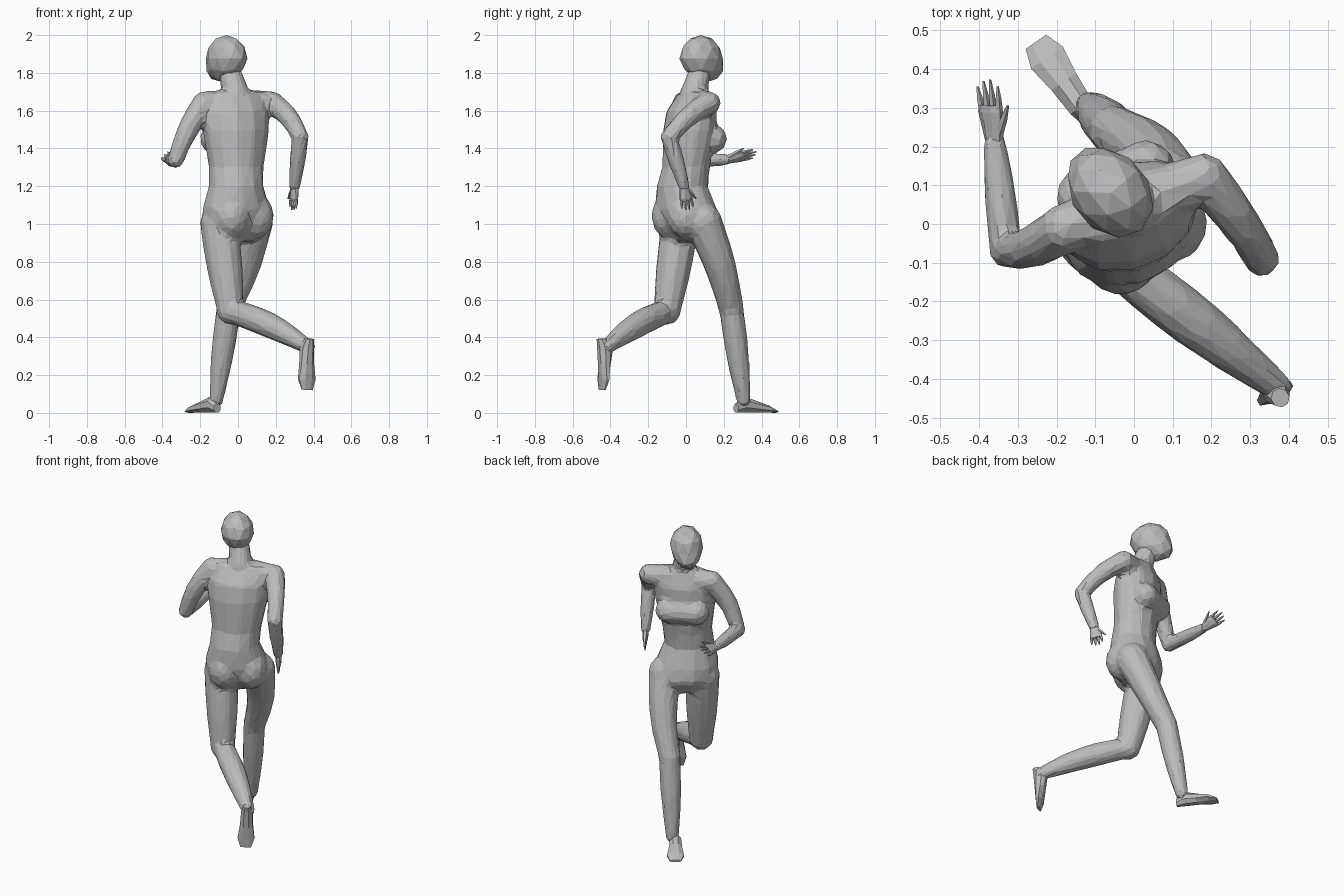
import bpy, bmesh, math
from mathutils import Vector, Matrix

if "Cube" in bpy.data.objects:
    bpy.data.objects.remove(bpy.data.objects["Cube"])

grey = bpy.data.materials.new("plain_grey")
grey.use_nodes = True
grey.diffuse_color = (0.5, 0.5, 0.5, 1)
grey.node_tree.nodes["Principled BSDF"].inputs["Base Color"].default_value = grey.diffuse_color

UP = Vector((0, 0, 1))
VOXEL, PASSES = 0.012, 12


def heading(degrees):
    """Sideways and forward directions of a body part turned about the vertical."""
    turn = Matrix.Rotation(math.radians(degrees), 3, 'Z')
    return turn.col[0].copy(), turn.col[1].copy()


def frame(along, rough_side):
    """Unit vectors along, sideways and across a part."""
    along = Vector(along).normalized()
    side = Vector(rough_side)
    side = (side - along * side.dot(along)).normalized()
    return along, side, along.cross(side)


def loft(bm, rings, count=10):
    """Closed skin over rings, each a centre and two half-axis vectors."""
    loops = []
    for centre, u, v in rings:
        angles = [math.tau * (k + 0.5) / count for k in range(count)]
        loops.append([bm.verts.new(centre + u * math.cos(a) + v * math.sin(a)) for a in angles])
    for low, high in zip(loops, loops[1:]):
        for k in range(count):
            j = (k + 1) % count
            bm.faces.new((low[k], low[j], high[j], high[k]))
    bm.faces.new(loops[0][::-1])
    bm.faces.new(loops[-1])


def ball(bm, centre, size, detail=3):
    place = Matrix.Translation(centre) @ Matrix.Diagonal((*size, 1))
    return bmesh.ops.create_icosphere(bm, subdivisions=detail, radius=1, matrix=place)["verts"]


def padded(radius):
    """Radius that smoothing will shrink back to the wanted one."""
    return math.sqrt(radius ** 2 + PASSES * VOXEL ** 2 / 4)


def limb(bm, start, end, first, last, swell=0, bow=(0, 0, 0), steps=6):
    """Tapering round-ended limb, with a muscle swell and a bowed centre line."""
    start, end, bow = Vector(start), Vector(end), Vector(bow)
    along, side, across = frame(end - start, (1, 0.5, 0.3))
    rings = []
    for i in range(steps + 1):
        t = i / steps
        arch = math.sin(math.pi * t)
        radius = padded(first + (last - first) * t + swell * arch)
        rings.append((start.lerp(end, t) + bow * arch, side * radius, across * radius))
    loft(bm, rings)
    ball(bm, start, [padded(first)] * 3)
    ball(bm, end, [padded(last)] * 3)


def finish(bm, name):
    bmesh.ops.recalc_face_normals(bm, faces=bm.faces)
    mesh = bpy.data.meshes.new(name)
    bm.to_mesh(mesh)
    bm.free()
    mesh.materials.append(grey)
    obj = bpy.data.objects.new(name, mesh)
    bpy.context.collection.objects.link(obj)
    return obj


# Torso: height, forward shift, half width, half depth; hips twist against the chest
bm = bmesh.new()
rings = []
for z, y, width, depth in [(0.91, 0.03, 0.12, 0.09), (1, 0.02, 0.19, 0.15), (1.08, 0, 0.19, 0.155),
                           (1.2, -0.02, 0.15, 0.135), (1.3, 0, 0.15, 0.125), (1.5, 0.02, 0.185, 0.135),
                           (1.6, 0.03, 0.185, 0.125), (1.7, 0.05, 0.15, 0.07)]:
    twist = min(max((1.3 - z) / 0.3, 0), 1)
    side, front = heading(24 + 10 * twist)
    rings.append((Vector((-0.01, y, z)), side * width, front * depth))
loft(bm, rings, 12)

# Bust and buttocks
chest_side, chest_front = heading(24)
bust = UP * 1.45 + chest_front * 0.115
limb(bm, bust - chest_side * 0.085, bust + chest_side * 0.085, 0.075, 0.075)
hip_side, hip_front = heading(34)
for s in (-1, 1):
    ball(bm, UP * 1.04 - hip_front * 0.05 + hip_side * s * 0.075, (0.1, 0.1, 0.12))

# Neck
limb(bm, (-0.01, 0.04, 1.69), (-0.05, 0.08, 1.83), 0.07, 0.055)

# Forward leg
knee, ankle = (-0.05, 0.24, 0.55), (-0.115, 0.305, 0.07)
limb(bm, (0.085, 0.09, 1.01), knee, 0.1, 0.064, bow=(0.02, 0.015, 0))
limb(bm, knee, ankle, 0.062, 0.034, swell=0.01)

# Trailing leg
knee, ankle = (-0.04, -0.1, 0.54), (0.37, -0.42, 0.35)
limb(bm, (-0.1, -0.03, 1), knee, 0.1, 0.07, swell=0.008)
limb(bm, knee, ankle, 0.06, 0.034, swell=0.019, bow=(0, 0, 0.02))

# Arms, joined by the shoulder yoke
right_shoulder, right_elbow, right_wrist = (0.18, 0.12, 1.64), (0.33, -0.09, 1.46), (0.3, -0.01, 1.2)
limb(bm, right_shoulder, right_elbow, 0.06, 0.042, bow=(0.01, 0, 0.02))
limb(bm, right_elbow, right_wrist, 0.04, 0.024, swell=0.006)
left_shoulder, left_elbow, left_wrist = (-0.18, -0.01, 1.64), (-0.33, -0.07, 1.34), (-0.36, 0.21, 1.34)
limb(bm, left_shoulder, left_elbow, 0.06, 0.04, swell=0.003, bow=(-0.01, -0.02, 0.01))
limb(bm, left_elbow, left_wrist, 0.038, 0.024, swell=0.006)
limb(bm, left_shoulder, right_shoulder, 0.06, 0.06, swell=0.01)

# Fuse the body into one faceted skin
body = finish(bm, "body")
fuse = body.modifiers.new("fuse", 'REMESH')
fuse.mode, fuse.voxel_size = 'VOXEL', VOXEL
blend = body.modifiers.new("blend", 'SMOOTH')
blend.factor, blend.iterations = 0.5, PASSES
facet = body.modifiers.new("facet", 'DECIMATE')
facet.ratio = 0.045

# Head: a faceted ball whose lower half fills out into a forward jaw
bm = bmesh.new()
head_side, head_front = heading(40)
for vert in ball(bm, Vector(), (0.1, 0.125, 0.125), detail=2):
    x, y, z = vert.co
    jaw = max(-z / 0.125, 0)
    x *= 1 - 0.1 * jaw
    y = y * (1 + 0.5 * jaw * jaw * (y > 0)) + 0.03 * jaw
    vert.co = Vector((-0.06, 0.08, 1.875)) + head_side * x + head_front * y + UP * z
finish(bm, "head")


# Feet: flat sole, tall ankle, wide ball and thin toes
def foot(name, heel, along, top, length):
    bm = bmesh.new()
    along, top, side = frame(along, top)
    rings = []
    for t, width, height in [(0, 0.024, 0.05), (0.18, 0.036, 0.09), (0.5, 0.042, 0.065),
                             (0.8, 0.054, 0.04), (1, 0.035, 0.015)]:
        centre = Vector(heel) + along * t * length + top * height / 2
        rings.append((centre, side * width, top * height / 2))
    loft(bm, rings, 8)
    finish(bm, name)


foot("forward_foot", (-0.11, 0.265, 0), (-0.15, 0.215, 0), UP, 0.25)
foot("trailing_foot", (0.39, -0.47, 0.39), (-0.02, 0.02, -0.27), (-0.5, 0.85, 0), 0.27)


# Hands: flat palm, four fanned fingers and a thumb on the given side
def hand(name, wrist, along, thumb_side, length):
    bm = bmesh.new()
    along, side, across = frame(along, thumb_side)

    def spot(reach, offset):
        return Vector(wrist) + along * reach * length + side * offset

    loft(bm, [(spot(t, 0), side * width, across * depth) for t, width, depth in
              [(-0.1, 0.022, 0.022), (0.5, 0.04, 0.016), (0.6, 0.034, 0.012)]], 8)

    def digit(base, tip, radius):
        loft(bm, [(base.lerp(tip, t), side * radius * (1 - t * t * 0.7), across * radius * (1 - t * t * 0.7))
                  for t in (0, 0.5, 1)], 5)

    for i, reach in enumerate((0.88, 0.97, 1, 0.9)):
        offset = (i - 1.5) * 0.019
        digit(spot(0.5, offset), spot(reach, offset * 1.2), 0.01)
    digit(spot(0.12, 0.015), spot(0.6, 0.06), 0.014)
    finish(bm, name)


hand("left_hand", left_wrist, (-0.02, 0.16, 0.035), (0.7, 0, 0.6), 0.168)
hand("right_hand", right_wrist, (-0.01, 0.02, -0.13), (-0.5, 0.9, 0), 0.13)
